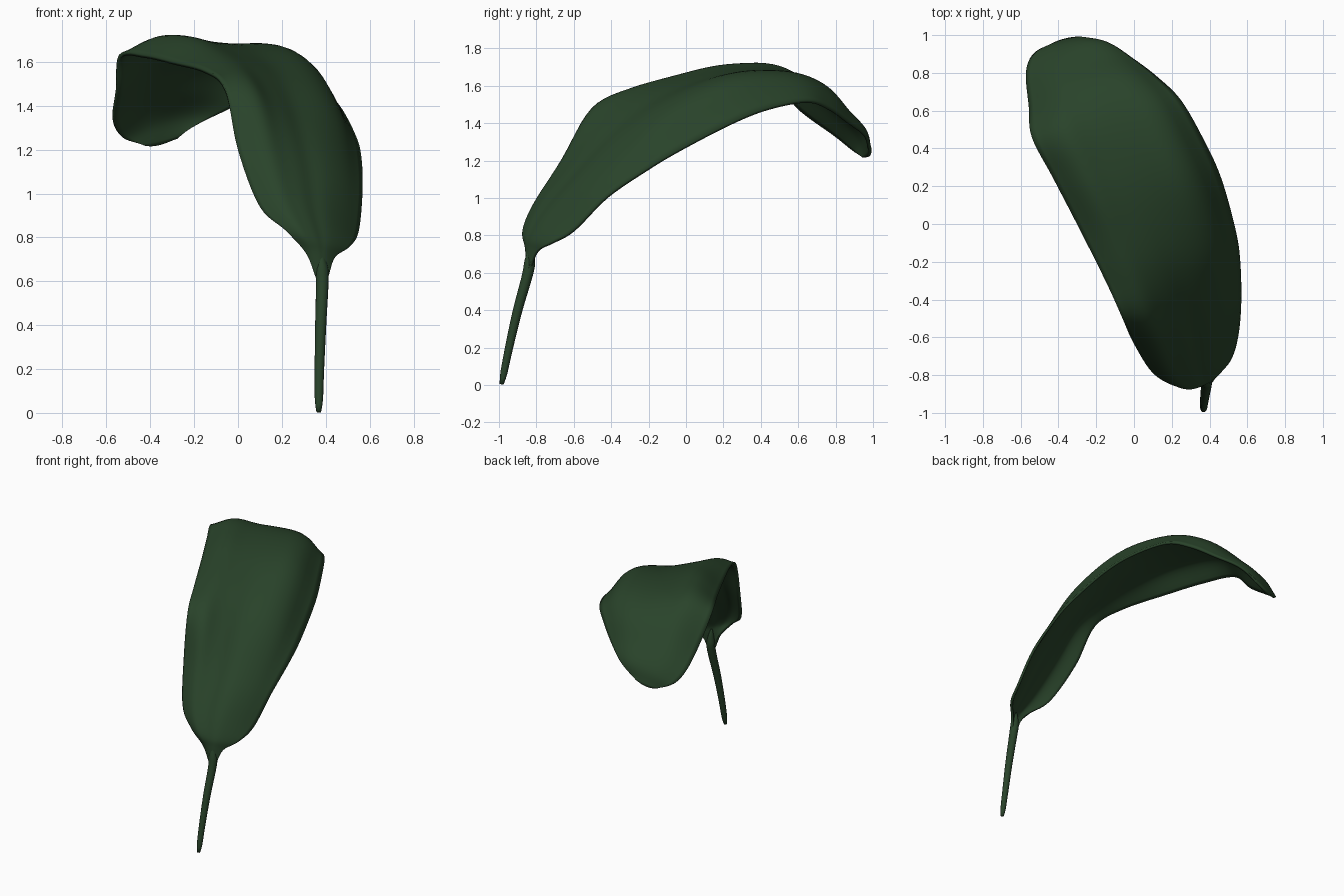
import bpy, math
from mathutils import Vector

if "Cube" in bpy.data.objects:
    bpy.data.objects.remove(bpy.data.objects["Cube"])

green = bpy.data.materials.new("leaf_green")
green.diffuse_color = (0.022, 0.056, 0.023, 1)
green.use_nodes = True
green.node_tree.nodes["Principled BSDF"].inputs["Base Color"].default_value = green.diffuse_color


def spline(pts, t):
    """Catmull-Rom point at t (0..1) along a list of points."""
    n = len(pts) - 1
    i = min(int(t * n), n - 1)
    u = t * n - i
    p1, p2 = pts[i], pts[i + 1]
    p0 = pts[i - 1] if i > 0 else 2 * p1 - p2
    p3 = pts[i + 2] if i + 2 <= n else 2 * p2 - p1
    return 0.5 * (2 * p1 + (p2 - p0) * u + (2 * p0 - 5 * p1 + 4 * p2 - p3) * u * u
                  + (3 * p1 - p0 - 3 * p2 + p3) * u ** 3)


def make_mesh(name, verts, faces):
    me = bpy.data.meshes.new(name)
    me.from_pydata(verts, [], faces)
    for p in me.polygons:
        p.use_smooth = True
    me.materials.append(green)
    ob = bpy.data.objects.new(name, me)
    bpy.context.collection.objects.link(ob)
    return ob


def bump(s, centre, spread):
    return math.exp(-((s - centre) / spread) ** 2)


# Blade: left edge, midrib and right edge from base to tip
left = [(.355, -.845, .62), (.31, -.85, .73), (.22, -.855, .83), (.10, -.785, .94),
        (0, -.63, 1.2), (-.06, -.5, 1.48), (-.15, -.3, 1.56), (-.3, 0, 1.6),
        (-.43, .25, 1.63), (-.54, .46, 1.63), (-.555, .62, 1.47), (-.57, .8, 1.34),
        (-.53, .9, 1.26), (-.43, .955, 1.22)]
mid = [(.38, -.85, .62), (.375, -.85, .73), (.36, -.845, .81), (.32, -.775, .95),
       (.29, -.62, 1.14), (.23, -.42, 1.37), (.16, -.2, 1.53), (.06, .06, 1.63),
       (-.04, .3, 1.675), (-.14, .54, 1.67), (-.2, .72, 1.6), (-.26, .86, 1.46),
       (-.3, .955, 1.35), (-.36, .98, 1.225)]
right = [(.41, -.84, .62), (.44, -.80, .71), (.51, -.72, .76), (.548, -.6, .83),
         (.565, -.42, 1.01), (.56, -.2, 1.16), (.535, -.03, 1.26), (.46, .24, 1.4),
         (.37, .44, 1.48), (.25, .65, 1.52), (.13, .77, 1.48), (0, .87, 1.41),
         (-.14, .96, 1.34), (-.28, .99, 1.26)]
L, M, R = ([Vector(p) for p in line] for line in (left, mid, right))
ROWS, COLS = 78, 28
verts = []
for r in range(ROWS + 1):
    t = r / ROWS
    a, b, c = spline(L, t), spline(M, t), spline(R, t)
    width = (c - a).length
    along = spline(M, min(t + .01, 1)) - spline(M, max(t - .01, 0))
    up = (c - a).cross(along).normalized()
    for k in range(COLS + 1):
        s = k / COLS
        p = a * (2 * (s - .5) * (s - 1)) + b * (4 * s * (1 - s)) + c * (2 * s * (s - .5))
        # curled shoulders along both edges and a gentle lengthwise pleat
        curl = (.05 * math.sin(math.pi * t) - .03 * bump(t, .48, .08)) * bump(s, .2, .13) * min(1, s * 12)
        curl += .095 * bump(s, .8, .18) * min(1, (1 - s) * 8) * bump(t, .56, .19)
        pleat = -.016 * bump(s, .56, .08) * bump(t, .25, .2)
        verts.append(p + up * width * (curl + pleat))
W = COLS + 1
faces = [(r * W + k, r * W + k + 1, (r + 1) * W + k + 1, (r + 1) * W + k)
         for r in range(ROWS) for k in range(COLS)]
blade = make_mesh("leaf_blade", verts, faces)
solid = blade.modifiers.new("thickness", 'SOLIDIFY')
solid.thickness = .018
solid.offset = -.6

# Stalk: tapered round tube running into the blade base
path = [Vector(p) for p in [(.368, -.986, .004), (.371, -.946, .2), (.377, -.9, .4),
                            (.384, -.845, .6), (.378, -.832, .7), (.372, -.83, .76)]]
RINGS, SIDES = 30, 16
verts, faces = [], []
for r in range(RINGS + 1):
    t = r / RINGS
    c = spline(path, t)
    d = (spline(path, min(t + .02, 1)) - spline(path, max(t - .02, 0))).normalized()
    x = Vector((1, 0, 0)) - d * d.x
    x.normalize()
    y = d.cross(x)
    rad = (.018 + .013 * min(1, t * 1.4)) * min(1, .6 + t * 8, .2 + (1 - t) * 2.5)
    for k in range(SIDES):
        an = 2 * math.pi * k / SIDES
        verts.append(c + (x * math.cos(an) + y * math.sin(an)) * rad)
for r in range(RINGS):
    for k in range(SIDES):
        n = (k + 1) % SIDES
        faces.append((r * SIDES + k, r * SIDES + n, (r + 1) * SIDES + n, (r + 1) * SIDES + k))
faces.append(tuple(reversed(range(SIDES))))
faces.append(tuple(range(RINGS * SIDES, (RINGS + 1) * SIDES)))
make_mesh("leaf_stalk", verts, faces)
